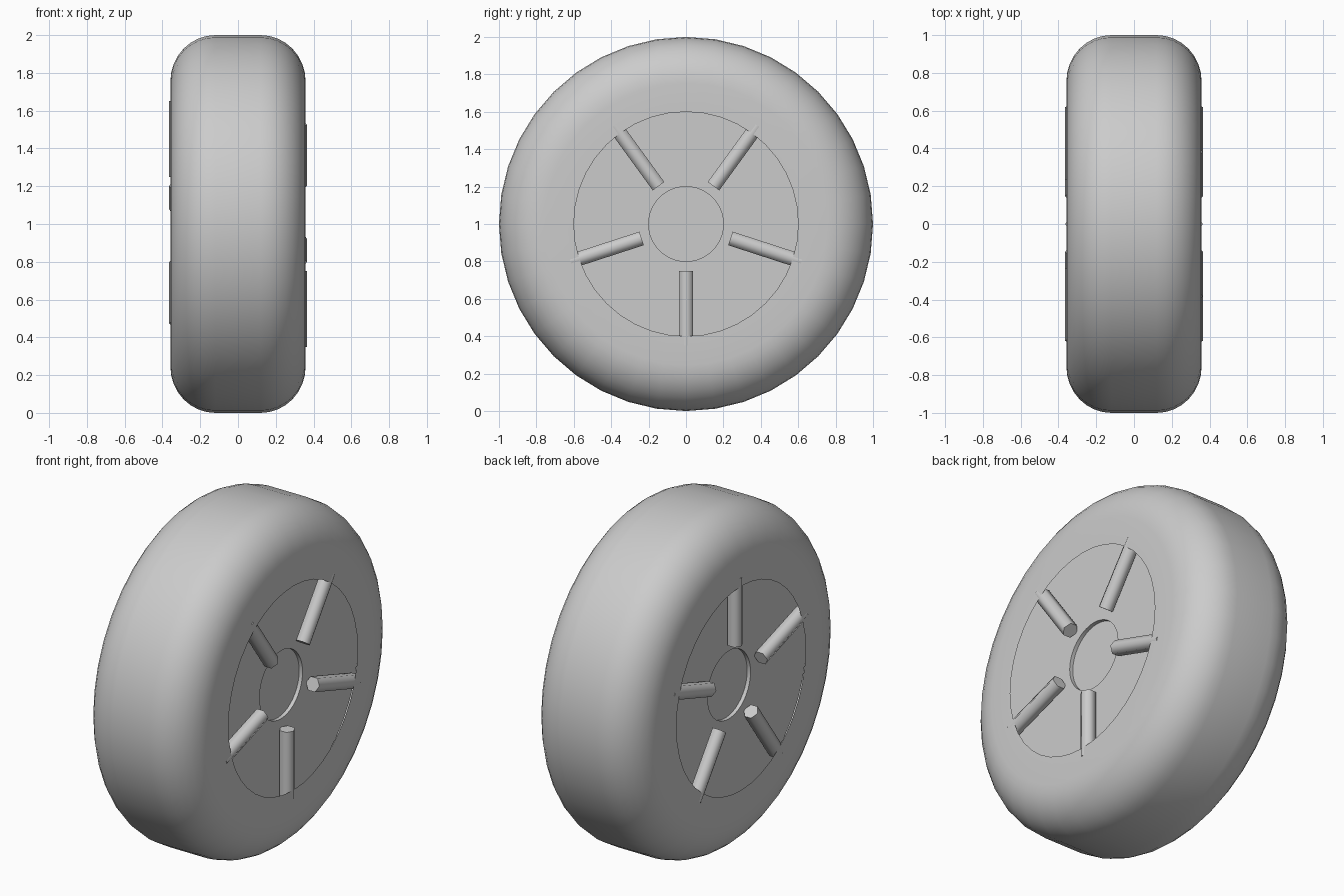
import bpy, bmesh
from math import radians, cos, sin, pi
from mathutils import Matrix

if "Cube" in bpy.data.objects:
    bpy.data.objects.remove(bpy.data.objects["Cube"])

AXLE = Matrix.Translation((0, 0, 1))


def finish(name, bm, angle=35):
    bmesh.ops.recalc_face_normals(bm, faces=bm.faces)
    bm.transform(AXLE)
    mesh = bpy.data.meshes.new(name)
    bm.to_mesh(mesh)
    bm.free()
    obj = bpy.data.objects.new(name, mesh)
    bpy.context.collection.objects.link(obj)
    bpy.ops.object.select_all(action='DESELECT')
    obj.select_set(True)
    bpy.context.view_layer.objects.active = obj
    bpy.ops.object.shade_smooth_by_angle(angle=radians(angle))
    return obj


def lathe(name, profile, closed=True, steps=40):
    """Spin an (x, radius) profile around the x axis."""
    bm = bmesh.new()
    verts = [bm.verts.new((x, 0, r)) for x, r in profile]
    edges = [bm.edges.new(p) for p in zip(verts, verts[1:])]
    if closed:
        edges.append(bm.edges.new((verts[-1], verts[0])))
    bmesh.ops.spin(bm, geom=verts + edges, cent=(0, 0, 0), axis=(1, 0, 0),
                   angle=2 * pi, steps=steps, use_duplicate=False)
    bmesh.ops.remove_doubles(bm, verts=bm.verts, dist=1e-4)
    return finish(name, bm)


# Tyre: hollow casing with flat sidewalls, rounded shoulders and flat tread
W, TREAD, SHOULDER = 0.358, 0.12, 0.755
arc = [(TREAD + (W - TREAD) * cos(a), SHOULDER + (1 - SHOULDER) * sin(a))
       for a in (i * pi / 16 for i in range(9))]
half = [(W, 0.6)] + arc
lathe("tyre", half + [(-x, r) for x, r in reversed(half)], closed=False)

# Rim: flat disc tucked behind the sidewall lip, with a central opening
RIM = 0.28
lathe("rim", [(RIM, 0.2), (RIM, 0.72), (-RIM, 0.72), (-RIM, 0.2)])

# Hub: sunken centre plate
HUB = 0.258
lathe("hub", [(HUB, 0), (HUB, 0.2), (-HUB, 0.2), (-HUB, 0)], closed=False)

# Spokes: five rods per side, the left set half a turn from the right
for side, label, start in ((1, "right", -90), (-1, "left", 90)):
    for i in range(5):
        bm = bmesh.new()
        bmesh.ops.create_cone(bm, cap_ends=True, segments=6, radius1=0.044,
                              radius2=0.044, depth=0.4)
        bm.transform(Matrix.Rotation(radians(start + 72 * i - 90), 4, 'X')
                     @ Matrix.Translation((side * 0.32, 0, 0.45))
                     @ Matrix.Rotation(radians(90), 4, 'Z'))
        finish(f"{label}_spoke_{i + 1}", bm, 65)
